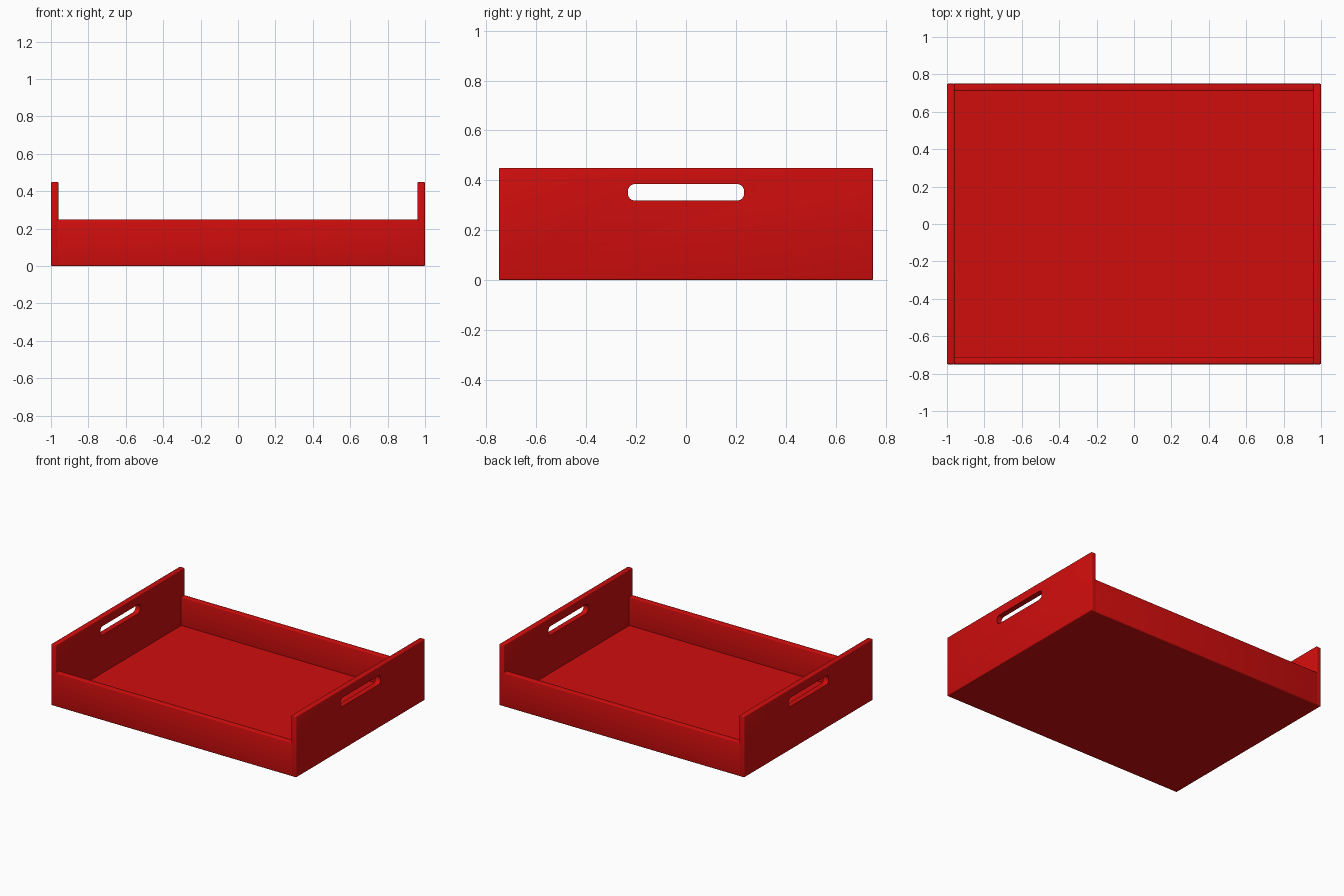
import bpy
import bmesh
import math

cube = bpy.data.objects.get("Cube")
if cube:
    bpy.data.objects.remove(cube, do_unlink=True)

RED = (0.63, 0.004, 0.004, 1.0)
red = bpy.data.materials.new("red lacquer")
red.use_nodes = True
red.diffuse_color = RED
red.node_tree.nodes["Principled BSDF"].inputs["Base Color"].default_value = RED

LENGTH, DEPTH, WALL = 2.0, 1.5, 0.04
SIDE_H, RAIL_H = 0.45, 0.25


def box(name, size, centre):
    """Box of a given size, centred on its own origin."""
    bm = bmesh.new()
    bmesh.ops.create_cube(bm, size=1)
    bmesh.ops.scale(bm, vec=size, verts=bm.verts)
    mesh = bpy.data.meshes.new(name)
    bm.to_mesh(mesh)
    bm.free()
    mesh.materials.append(red)
    obj = bpy.data.objects.new(name, mesh)
    obj.location = centre
    bpy.context.collection.objects.link(obj)
    return obj


def soften(obj, width=0.006):
    bevel = obj.modifiers.new("rounded edges", "BEVEL")
    bevel.width = width
    bevel.segments = 3


def finish(obj):
    """Apply the modifiers and smooth the small roundings."""
    bpy.ops.object.select_all(action="DESELECT")
    obj.select_set(True)
    bpy.context.view_layer.objects.active = obj
    for mod in list(obj.modifiers):
        bpy.ops.object.modifier_apply(modifier=mod.name)
    bpy.ops.object.shade_smooth_by_angle(angle=math.radians(35))


def handle_cutter(x):
    """Long rounded slot running through a side panel."""
    cutter = box("handle_cutter", (WALL * 3, 0.466, 0.066), (x, 0, 0.352))
    bm = bmesh.new()
    bm.from_mesh(cutter.data)
    along = [e for e in bm.edges
             if abs(e.verts[0].co.x - e.verts[1].co.x) > WALL]
    bmesh.ops.bevel(bm, geom=along, offset=0.028, segments=6,
                    profile=0.5, affect="EDGES")
    bm.to_mesh(cutter.data)
    bm.free()
    cutter.hide_render = True
    return cutter


# Tall side panels with handle slots
for name, sign in (("left", 1), ("right", -1)):
    x = sign * (LENGTH - WALL) / 2
    panel = box(name + "_side_panel", (WALL, DEPTH, SIDE_H), (x, 0, SIDE_H / 2))
    soften(panel)
    slot = handle_cutter(x)
    cut = panel.modifiers.new("handle slot", "BOOLEAN")
    cut.operation = "DIFFERENCE"
    cut.solver = "EXACT"
    cut.object = slot
    finish(panel)
    bpy.data.objects.remove(slot, do_unlink=True)

# Low front and back rails between the panels
for name, sign in (("front", -1), ("back", 1)):
    rail = box(name + "_rail", (LENGTH - 2 * WALL + 0.016, WALL, RAIL_H),
               (0, sign * (DEPTH - WALL) / 2, RAIL_H / 2))
    soften(rail)
    finish(rail)

# Flat tray floor
box("tray_floor", (LENGTH - 1.5 * WALL, DEPTH - 1.5 * WALL, WALL),
    (0, 0, WALL / 2))
